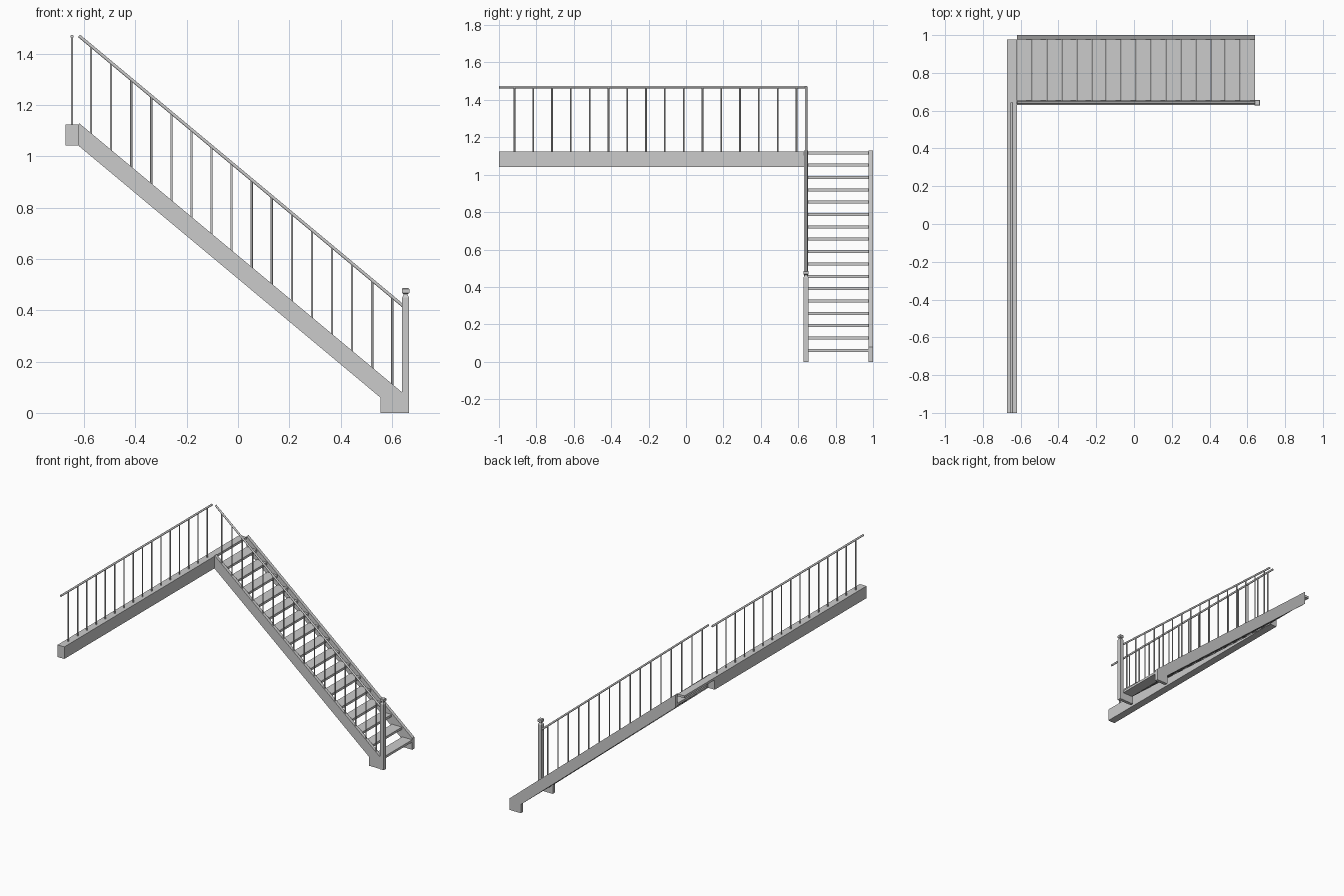
import bpy, bmesh
from mathutils import Vector

if "Cube" in bpy.data.objects:
    bpy.data.objects.remove(bpy.data.objects["Cube"])

SLOPE = 1.05 / 1.26          # rise over run of the flight
RAIL_Y, RAIL_X = 0.642, -0.647


def make_object(name, bm):
    bmesh.ops.recalc_face_normals(bm, faces=bm.faces)
    mesh = bpy.data.meshes.new(name)
    bm.to_mesh(mesh)
    bm.free()
    ob = bpy.data.objects.new(name, mesh)
    bpy.context.collection.objects.link(ob)
    return ob


def box(name, lo, hi):
    bm = bmesh.new()
    bmesh.ops.create_cube(bm, size=1)
    lo, hi = Vector(lo), Vector(hi)
    for v in bm.verts:
        v.co = (lo + hi) / 2 + v.co * (hi - lo)
    return make_object(name, bm)


def extrude_y(name, profile, y0, y1):
    bm = bmesh.new()
    face = bm.faces.new([bm.verts.new((x, y0, z)) for x, z in profile])
    new = bmesh.ops.extrude_face_region(bm, geom=[face])["geom"]
    bmesh.ops.translate(bm, vec=(0, y1 - y0, 0),
                        verts=[g for g in new if isinstance(g, bmesh.types.BMVert)])
    return make_object(name, bm)


def rod(name, a, b, r):
    a, b = Vector(a), Vector(b)
    bm = bmesh.new()
    bmesh.ops.create_cone(bm, cap_ends=True, segments=10, radius1=r, radius2=r,
                          depth=(b - a).length)
    rot = Vector((0, 0, 1)).rotation_difference(b - a)
    for v in bm.verts:
        v.co = rot @ v.co + (a + b) / 2
    for f in bm.faces:
        f.smooth = len(f.verts) == 4
    return make_object(name, bm)


# Sloping stringers with a flat foot
profile = [(0.555, 0), (0.64, 0), (0.64, 0.08), (-0.62, 1.13), (-0.62, 1.04), (0.555, 0.06)]
extrude_y("front_stringer", profile, 0.631, 0.653)
extrude_y("back_stringer", profile, 0.977, 1.0)

# Open treads, and the top step beside the gallery beam
for i in range(16):
    front, z = 0.64 - i * 0.07875, 0.061 + i * 0.066
    box(f"tread_{i + 1}", (front - 0.076, 0.65, z - 0.008), (front, 0.98, z + 0.008))
box("top_step", (-0.672, 0.645, 1.109), (-0.62, 0.977, 1.125))

# Upper gallery beam
box("gallery_beam", (-0.672, -1.0, 1.042), (-0.62, 0.648, 1.125))

# Stair railing
rod("stair_handrail", (-0.62, RAIL_Y, 1.47), (0.645, RAIL_Y, 1.47 - 1.265 * SLOPE), 0.0065)
for i in range(16):
    x = -0.573 + i * 0.0783
    drop = (x + 0.62) * SLOPE
    rod(f"stair_baluster_{i + 1}", (x, RAIL_Y, 1.12 - drop), (x, RAIL_Y, 1.468 - drop), 0.0045)

# Gallery railing
rod("gallery_handrail", (RAIL_X, -1.0, 1.468), (RAIL_X, 0.642, 1.468), 0.0065)
for i in range(16):
    y = -0.917 + i * 0.1005
    rod(f"gallery_baluster_{i + 1}", (RAIL_X, y, 1.12), (RAIL_X, y, 1.468), 0.0045)

# Newel post: square sections lofted up to a necked cap
bm = bmesh.new()
sections = [(0, .0135), (.45, .0135), (.46, .008), (.463, .008), (.468, .0145), (.483, .0145), (.486, .012)]
rings = [[bm.verts.new((0.6535 + sx * h, 0.6415 + sy * h, z))
          for sx, sy in ((-1, -1), (1, -1), (1, 1), (-1, 1))] for z, h in sections]
bm.faces.new(rings[0])
bm.faces.new(rings[-1])
for a, b in zip(rings, rings[1:]):
    for k in range(4):
        bm.faces.new((a[k], a[(k + 1) % 4], b[(k + 1) % 4], b[k]))
make_object("newel_post", bm)
